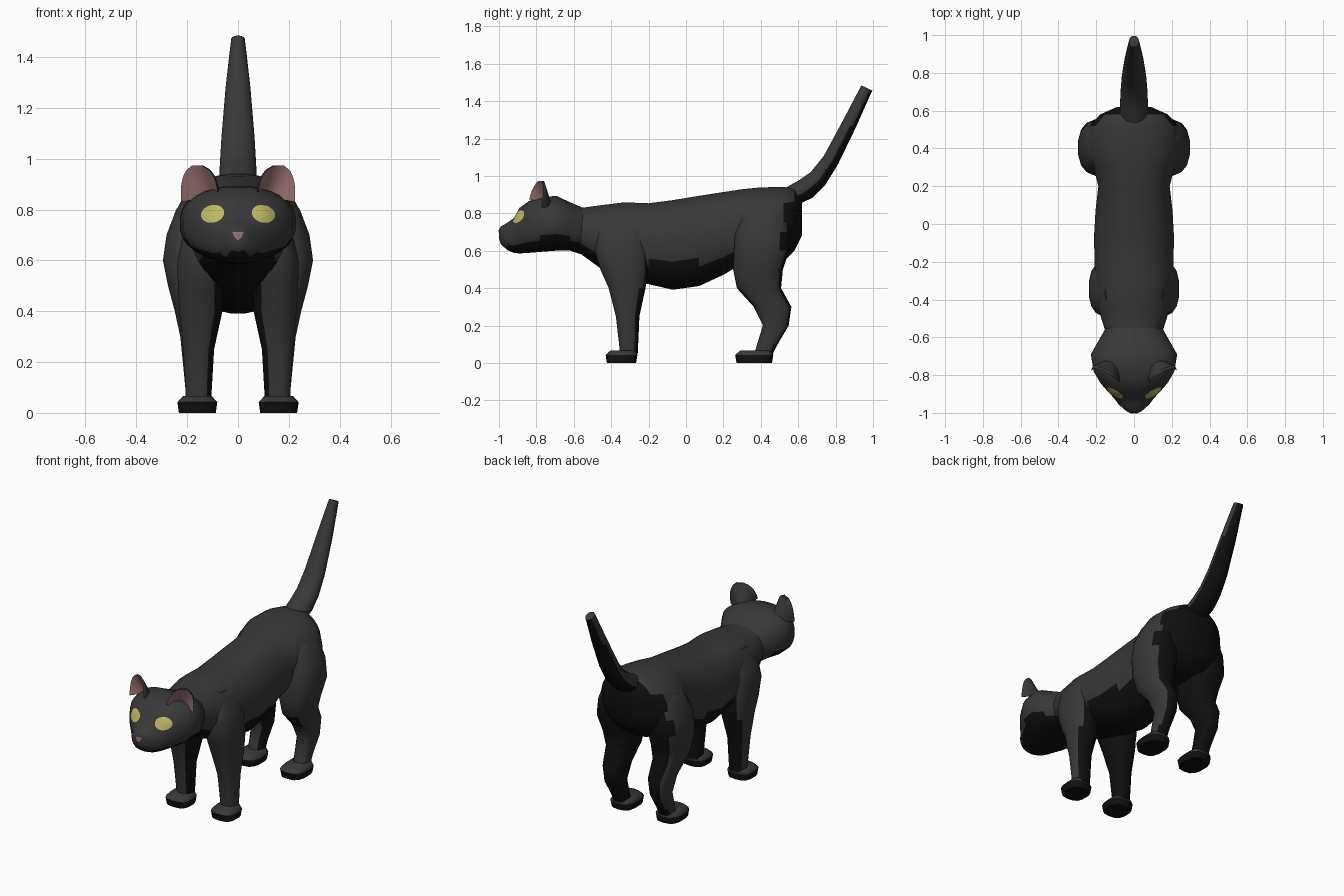
import bpy, bmesh, math
from mathutils import Vector
from mathutils.bvhtree import BVHTree

if "Cube" in bpy.data.objects:
    bpy.data.objects.remove(bpy.data.objects["Cube"])


def material(name, rgb):
    m = bpy.data.materials.new(name)
    m.diffuse_color = (*rgb, 1)
    m.use_nodes = True
    m.node_tree.nodes["Principled BSDF"].inputs["Base Color"].default_value = m.diffuse_color
    return m


FUR = material("charcoal fur", (0.040, 0.040, 0.040))
DARK = material("black underside", (0.005, 0.005, 0.005))
PINK = material("dusty pink", (0.33, 0.17, 0.17))
YELLOW = material("eye yellow", (0.52, 0.48, 0.13))


def finish(name, bm, mats, mirror=False, recalc=True, rule=None):
    if recalc:
        bmesh.ops.recalc_face_normals(bm, faces=bm.faces[:])
    bm.normal_update()
    if rule:
        for f in bm.faces:
            f.material_index = int(rule(f.calc_center_median(), f.normal))
    me = bpy.data.meshes.new(name)
    bm.to_mesh(me)
    bm.free()
    for m in mats:
        me.materials.append(m)
    ob = bpy.data.objects.new(name, me)
    bpy.context.collection.objects.link(ob)
    bpy.ops.object.select_all(action='DESELECT')
    ob.select_set(True)
    bpy.context.view_layer.objects.active = ob
    bpy.ops.object.shade_smooth_by_angle(angle=math.radians(55))
    if mirror:
        mod = ob.modifiers.new("mirror", 'MIRROR')
        mod.use_mirror_merge = False
    return ob


def loft(name, rings, sides, square, rule, mirror=False):
    """Rings: x, y, z centre, half width in x, half depth, tilt of the depth axis in degrees."""
    bm = bmesh.new()
    loops = []

    def power(v):
        return math.copysign(abs(v) ** square, v)

    for x, y, z, a, b, tilt in rings:
        t = math.radians(tilt)
        loop = []
        for i in range(sides):
            q = 2 * math.pi * (i + 0.5) / sides
            c, s = power(math.cos(q)), power(math.sin(q))
            loop.append(bm.verts.new((x + a * c, y + b * s * math.cos(t), z + b * s * math.sin(t))))
        loops.append(loop)
    for l0, l1 in zip(loops, loops[1:]):
        for i in range(sides):
            j = (i + 1) % sides
            bm.faces.new((l0[i], l0[j], l1[j], l1[i]))
    bm.faces.new(loops[0])
    bm.faces.new(loops[-1])
    return finish(name, bm, [FUR, DARK], mirror, rule=rule)


def upright(rows):
    """Turn rows of y, top, bottom, half width into vertical rings."""
    return [(0, y, (t + b) / 2, w, (t - b) / 2, 90) for y, t, b, w in rows]


# Body: black belly, chest and rump
loft("body", upright([
    (-0.68, 0.85, 0.62, 0.12), (-0.56, 0.83, 0.58, 0.155), (-0.45, 0.845, 0.50, 0.19),
    (-0.33, 0.86, 0.45, 0.205), (-0.20, 0.855, 0.42, 0.21), (-0.07, 0.872, 0.39, 0.213),
    (0.07, 0.895, 0.41, 0.205), (0.20, 0.915, 0.47, 0.19), (0.30, 0.93, 0.53, 0.215),
    (0.40, 0.94, 0.52, 0.25), (0.52, 0.942, 0.54, 0.235), (0.58, 0.935, 0.60, 0.18),
    (0.62, 0.87, 0.68, 0.09)]), 28, 0.9,
    lambda c, n: c.z < 0.54 or n.z < -0.55 or (n.y > 0.5 and c.y > 0.45 and n.z < 0.5))

# Head: black under the jaw
head = loft("head", upright([
    (-1.00, 0.715, 0.665, 0.022), (-0.99, 0.73, 0.635, 0.042), (-0.955, 0.75, 0.603, 0.082),
    (-0.92, 0.775, 0.588, 0.108), (-0.89, 0.83, 0.585, 0.137), (-0.84, 0.866, 0.588, 0.18),
    (-0.78, 0.890, 0.593, 0.215), (-0.69, 0.893, 0.60, 0.23), (-0.62, 0.86, 0.60, 0.19),
    (-0.55, 0.83, 0.59, 0.15)]), 28, 0.85,
    lambda c, n: n.z < -0.5 and (c.y > -0.95 or c.z < 0.63))

# Tail: black on its rear side
loft("tail", [
    (0, 0.54, 0.88, 0.075, 0.055, 110), (0, 0.64, 0.93, 0.075, 0.06, 124),
    (0, 0.705, 0.985, 0.072, 0.053, 137), (0, 0.775, 1.085, 0.066, 0.045, 148),
    (0, 0.872, 1.275, 0.05, 0.040, 154), (0, 0.935, 1.405, 0.035, 0.035, 154),
    (0, 0.967, 1.470, 0.027, 0.033, 154)], 16, 1.0,
    lambda c, n: n.z < -0.12 and n.y > 0.2)


# Legs: black on inner and rear sides
def leg_rule(c, n):
    return n.x < -0.55 or n.y > 0.62 or n.z < -0.6


loft("front_legs", [
    (0.095, -0.34, 0.80, 0.060, 0.095, 0), (0.125, -0.345, 0.70, 0.092, 0.140, 0),
    (0.140, -0.345, 0.60, 0.100, 0.145, 0), (0.148, -0.33, 0.50, 0.090, 0.130, 0),
    (0.146, -0.315, 0.40, 0.086, 0.100, 0), (0.155, -0.312, 0.25, 0.062, 0.064, 0),
    (0.155, -0.305, 0.05, 0.050, 0.048, 0)], 16, 0.8, leg_rule, True)
loft("hind_legs", [
    (0.100, 0.42, 0.86, 0.100, 0.120, 0), (0.130, 0.42, 0.80, 0.115, 0.130, 0),
    (0.163, 0.41, 0.70, 0.120, 0.150, 0), (0.177, 0.405, 0.60, 0.120, 0.150, 0),
    (0.170, 0.385, 0.50, 0.107, 0.135, 0), (0.165, 0.390, 0.40, 0.085, 0.120, 0),
    (0.160, 0.463, 0.30, 0.068, 0.102, 0), (0.160, 0.480, 0.20, 0.058, 0.070, 0),
    (0.160, 0.435, 0.10, 0.048, 0.056, 0), (0.160, 0.415, 0.05, 0.048, 0.050, 0)],
    16, 0.8, leg_rule, True)

# Paws: black lower band and sole
for name, y, b in (("front_paws", -0.345, 0.085), ("hind_paws", 0.365, 0.102)):
    loft(name, [(0.16, y, 0, 0.074, b - 0.007, 0), (0.16, y, 0.042, 0.080, b, 0),
                (0.16, y + 0.01, 0.066, 0.058, b - 0.016, 0)], 14, 0.7,
         lambda c, n: c.z < 0.045, True)

# Cupped ears turned outward: pink inside, fur behind and on the rim
NU, NV = 10, 7
TURN = math.radians(24)
bm = bmesh.new()
sheets = []
for back in (0, 1):
    sheet = []
    for j in range(NV + 1):
        v = 0.97 * j / NV
        row = []
        for i in range(NU + 1):
            u = 2 * i / NU - 1
            half = 0.078 * math.sqrt(1 - v ** 2.4)
            dx = u * half
            dy = -0.035 + 0.03 * v + 0.08 * (1 - u * u) * (1 - v) + 0.014 * back
            x = 0.138 + 0.024 * v + dx * math.cos(TURN) - dy * math.sin(TURN)
            y = -0.775 + dx * math.sin(TURN) + dy * math.cos(TURN)
            z = 0.852 - 0.022 * u * (1 - v) + 0.125 * v
            row.append(bm.verts.new((x, y, z)))
        sheet.append(row)
    sheets.append(sheet)
for k, sheet in enumerate(sheets):
    for j in range(NV):
        for i in range(NU):
            f = bm.faces.new((sheet[j][i], sheet[j][i + 1], sheet[j + 1][i + 1], sheet[j + 1][i]))
            f.material_index = 1 - k


def outline(s):
    return s[0] + [r[-1] for r in s[1:]] + s[-1][-2::-1] + [r[0] for r in s[-2:0:-1]]


o0, o1 = outline(sheets[0]), outline(sheets[1])
for i in range(len(o0)):
    j = (i + 1) % len(o0)
    bm.faces.new((o0[i], o0[j], o1[j], o1[i]))
finish("ears", bm, [FUR, PINK], True)

# Eyes and nose: thin plates laid onto the front of the head
hull = BVHTree.FromPolygons([v.co for v in head.data.vertices],
                            [p.vertices[:] for p in head.data.polygons])


def plate(name, cx, cz, shape, mat, mirror):
    bm = bmesh.new()

    def drop(x, z):
        hit = hull.ray_cast(Vector((x, -2, z)), Vector((0, 1, 0)))[0]
        return bm.verts.new((x, (hit.y if hit else -0.85) - 0.005, z))

    centre = drop(cx, cz)
    prev = None
    n = len(shape)
    for s in (0.25, 0.5, 0.75, 1.0):
        ring = [drop(cx + dx * s, cz + dz * s) for dx, dz in shape]
        for i in range(n):
            j = (i + 1) % n
            bm.faces.new((prev[i], prev[j], ring[j], ring[i]) if prev else (centre, ring[j], ring[i]))
        prev = ring
    bm.normal_update()
    for f in bm.faces:
        if f.normal.y > 0:
            f.normal_flip()
    finish(name, bm, [mat], mirror, recalc=False)


circle = [(math.cos(math.tau * i / 24), math.sin(math.tau * i / 24)) for i in range(24)]
plate("eyes", 0.100, 0.783, [(0.046 * c, 0.035 * s - 0.005 * c) for c, s in circle], YELLOW, True)
plate("nose", 0, 0.698, [(-0.022, 0.013), (0, 0.014), (0.022, 0.013), (0.014, -0.008),
                         (0, -0.020), (-0.014, -0.008)], PINK, False)
